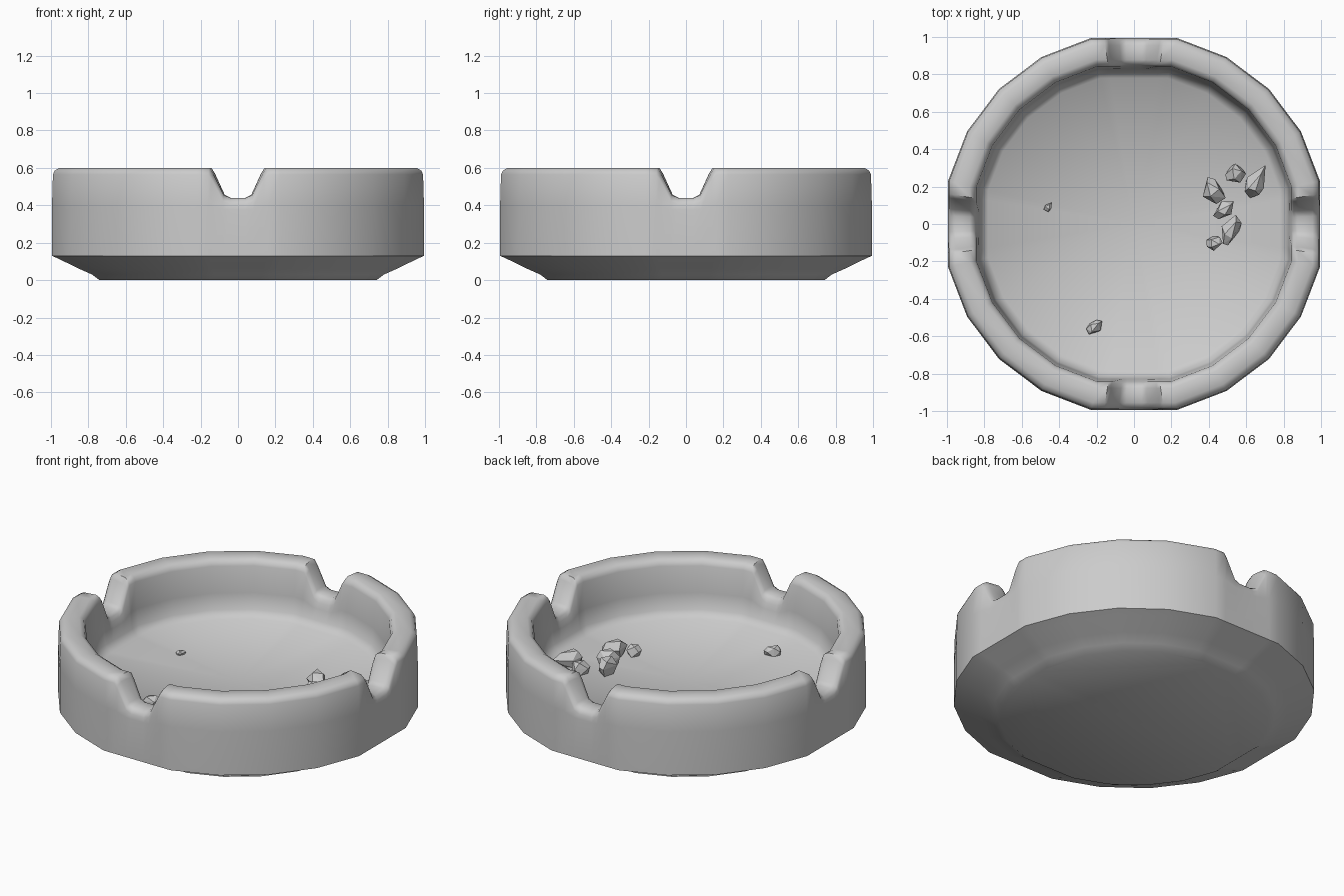
import bpy, bmesh, random
from math import radians, cos, sin, pi

if "Cube" in bpy.data.objects:
    bpy.data.objects.remove(bpy.data.objects["Cube"])

# angles around one quarter (degrees from notch centre) and depth of the notch there
QUARTER = [(-13, 0), (-9.2, 0), (-8, .03), (-4.6, .145), (-2.5, .16), (2.5, .16),
           (4.6, .145), (8, .03), (9.2, 0), (13, 0), (29, 0), (45, 0), (61, 0)]
# lathe profile: radius, height, how strongly the notch lowers it
PROFILE = [(.76, 0, 0), (.80, .03, 0), (.87, .06, 0), (.975, .11, 0), (1.02, .13, 0),
           (1.02, .40, .15), (1.015, .565, 1), (1.005, .585, 1), (.98, .60, 1),
           (.90, .60, 1), (.875, .585, 1), (.865, .56, 1), (.85, .40, .2),
           (.84, .30, 0), (.80, .26, 0)]


def add_object(name, bm, smooth=None):
    bmesh.ops.recalc_face_normals(bm, faces=bm.faces)
    mesh = bpy.data.meshes.new(name)
    bm.to_mesh(mesh)
    bm.free()
    obj = bpy.data.objects.new(name, mesh)
    bpy.context.collection.objects.link(obj)
    if smooth:
        bpy.ops.object.select_all(action='DESELECT')
        obj.select_set(True)
        bpy.context.view_layer.objects.active = obj
        bpy.ops.object.shade_smooth_by_angle(angle=radians(smooth))
    return obj


# dish: faceted lathe with four rests notched into the rim
bm = bmesh.new()
columns = []
for q in range(4):
    for deg, drop in QUARTER:
        a = radians(deg + 90 * q)
        # the side is flat across each notch
        flat = cos(radians(13)) / cos(radians(deg)) if abs(deg) < 13 else 1
        columns.append([bm.verts.new((r * flat * cos(a), r * flat * sin(a), z - drop * k))
                        for r, z, k in PROFILE])
for i, col in enumerate(columns):
    nxt = columns[(i + 1) % len(columns)]
    for j in range(len(PROFILE) - 1):
        bm.faces.new((col[j], nxt[j], nxt[j + 1], col[j + 1]))
base = bm.faces.new([c[0] for c in columns])
# gently dished floor
centre = bm.verts.new((0, 0, .245))
for i, col in enumerate(columns):
    bm.faces.new((col[-1], columns[(i + 1) % len(columns)][-1], centre))
bmesh.ops.triangulate(bm, faces=[base])
add_object("ashtray_dish", bm, 50)

# ash crumbs: small angular chips, (x, y, half length, half width, turn, half height)
CRUMBS = [(.42, .18, .10, .065, 2.1, .05), (.54, .27, .065, .06, .3, .04),
          (.65, .22, .11, .065, 1.1, .05), (.48, .08, .08, .05, .8, .045),
          (.52, -.03, .09, .055, 1.2, .05), (.43, -.10, .05, .045, 0, .035),
          (-.46, .09, .035, .022, .9, .015), (-.21, -.55, .06, .045, .5, .03)]
random.seed(4)
for n, (x, y, l, w, turn, h) in enumerate(CRUMBS):
    bm = bmesh.new()
    for level, count, size in ((-1, 4, .8), (.1, 5, 1), (1, 3, .6)):
        for i in range(count):
            a = 2 * pi * i / count + random.uniform(-.4, .4)
            s = size * random.uniform(.75, 1)
            px, py = l * s * cos(a), w * s * sin(a)
            bm.verts.new((x + px * cos(turn) - py * sin(turn),
                          y + px * sin(turn) + py * cos(turn),
                          .248 + h + h * level * random.uniform(.8, 1)))
    hull = bmesh.ops.convex_hull(bm, input=bm.verts)
    loose = [v for v in bm.verts if not v.link_faces]
    bmesh.ops.delete(bm, geom=loose, context='VERTS')
    add_object(f"ash_crumb_{n + 1}", bm)
